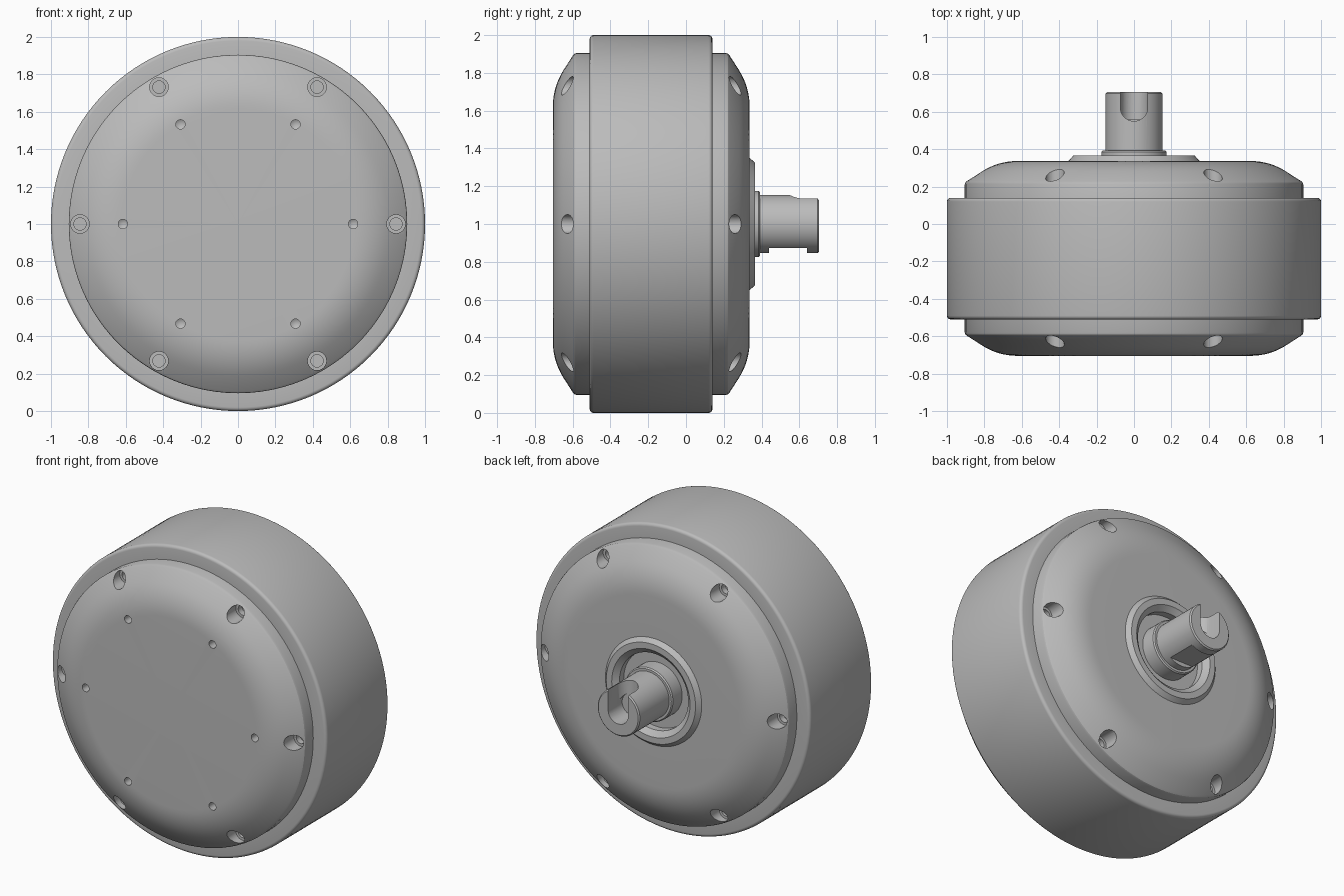
import bpy, bmesh, math
from mathutils import Matrix, Vector

cube = bpy.data.objects.get("Cube")
if cube:
    bpy.data.objects.remove(cube, do_unlink=True)

metal = bpy.data.materials.new("grey metal")
metal.use_nodes = True
grey = (0.5, 0.5, 0.5, 1)
metal.diffuse_color = grey
metal.node_tree.nodes["Principled BSDF"].inputs["Base Color"].default_value = grey

AXIS_Z = 1.0


def finish(bm, name):
    bmesh.ops.remove_doubles(bm, verts=bm.verts, dist=1e-5)
    bmesh.ops.recalc_face_normals(bm, faces=bm.faces)
    mesh = bpy.data.meshes.new(name)
    bm.to_mesh(mesh)
    bm.free()
    mesh.materials.append(metal)
    obj = bpy.data.objects.new(name, mesh)
    bpy.context.collection.objects.link(obj)
    return obj


def spin(bm, profile, x=0, z=AXIS_Z, steps=96):
    """Turn a (radius, y) profile about a line parallel to y."""
    verts = [bm.verts.new((x + r, y, z)) for r, y in profile]
    edges = [bm.edges.new(pair) for pair in zip(verts, verts[1:])]
    bmesh.ops.spin(bm, geom=verts + edges, cent=(x, 0, z), axis=(0, 1, 0),
                   angle=math.tau, steps=steps, use_merge=True)


def lathe(name, profile, steps=96):
    bm = bmesh.new()
    spin(bm, profile, steps=steps)
    return finish(bm, name)


def box(name, low, high):
    low, high = Vector(low), Vector(high)
    bm = bmesh.new()
    bmesh.ops.create_cube(bm, size=1, matrix=Matrix.Translation((low + high) / 2)
                          @ Matrix.Diagonal((*(high - low), 1)))
    return finish(bm, name)


def cut(obj, cutter):
    cutter.hide_render = True
    mod = obj.modifiers.new("cut", 'BOOLEAN')
    mod.operation, mod.solver, mod.object = 'DIFFERENCE', 'EXACT', cutter
    bpy.context.view_layer.objects.active = obj
    bpy.ops.object.modifier_apply(modifier=mod.name)
    bpy.data.objects.remove(cutter, do_unlink=True)


def smooth(obj):
    bpy.ops.object.select_all(action='DESELECT')
    obj.select_set(True)
    bpy.context.view_layer.objects.active = obj
    bpy.ops.object.shade_smooth_by_angle(angle=math.radians(28))


def hole_circle(name, radius, profile):
    """Six equal holes spaced round the axis."""
    bm = bmesh.new()
    for i in range(6):
        a = math.tau * i / 6
        spin(bm, profile, radius * math.cos(a), AXIS_Z + radius * math.sin(a), 24)
    return finish(bm, name)


def dome(face, side):
    """Cover profile from the flat face out to the rim and inward."""
    a, b, c = Vector((0.62, 0)), Vector((0.725, 0)), Vector((0.814, 0.056))
    pts = []
    for i in range(9):
        t = i / 8
        pts.append(a * (1 - t) ** 2 + b * 2 * t * (1 - t) + c * t * t)
    pts += [Vector(p) for p in ((0.892, 0.106), (0.901, 0.114), (0.905, 0.125), (0.905, 0.30), (0, 0.30))]
    return [(r, face - side * depth) for r, depth in pts]


def screw_holes(name, face, side):
    return hole_circle(name, 0.845, [(r, face - side * d) for r, d in
                       ((0, -0.1), (0.05, -0.1), (0.05, 0.15), (0.033, 0.15), (0.033, 0.19), (0, 0.19))])


# Outer ring with softened edges
R, F, B, E = 1.0, -0.51, 0.14, 0.02
corner = [(E * (1 - math.cos(a)), E * (1 - math.sin(a)))
          for a in (math.pi / 2 * i / 4 for i in range(5))]
ring = [(0.88, F)] + [(R - v, F + u) for v, u in reversed([(v, u) for u, v in corner])]
ring = [(0.88, F)] + [(R - u, F + v) for u, v in reversed(corner)]
ring += [(R - u, B - v) for u, v in corner] + [(0.88, B), (0.88, F)]
smooth(lathe("outer_ring", ring, 128))

# Front cover with screw holes and small drilled holes
front = lathe("front_cover", [(0, -0.705)] + dome(-0.705, -1))
cut(front, screw_holes("front_screw_cutter", -0.705, -1))
cut(front, hole_circle("drill_cutter", 0.615, [(0, -0.8), (0.025, -0.8), (0.025, -0.65), (0, -0.635)]))
smooth(front)

# Back cover with raised collar and bearing recess
recess = [(0, 0.29), (0.25, 0.29), (0.25, 0.335), (0.285, 0.365),
          (0.325, 0.365), (0.35, 0.337)]
back = lathe("back_cover", recess + dome(0.337, 1))
cut(back, screw_holes("back_screw_cutter", 0.337, 1))
smooth(back)

# Sleeve around the shaft
smooth(lathe("shaft_sleeve", [(0, 0.27), (0.175, 0.27), (0.175, 0.385), (0.168, 0.393), (0, 0.393)], 64))

# Shaft with end bore, top slot and a flat underneath
shaft = lathe("shaft", [(0, 0.28), (0.153, 0.28), (0.153, 0.697), (0.145, 0.705), (0, 0.705)], 64)
W = 0.073
cut(shaft, lathe("bore_cutter", [(0, 0.56), (W, 0.56), (W, 0.8), (0, 0.8)], 32))
bm = bmesh.new()
bmesh.ops.create_cone(bm, cap_ends=True, segments=32, radius1=W, radius2=W, depth=0.3,
                      matrix=Matrix.Translation((0, 0.55 + W, AXIS_Z + 0.15)))
cut(shaft, finish(bm, "slot_end_cutter"))
cut(shaft, box("slot_cutter", (-W, 0.55 + W, AXIS_Z), (W, 0.8, AXIS_Z + 0.3)))
cut(shaft, box("flat_cutter", (-0.3, 0.44, 0.7), (0.3, 0.64, 0.873)))
smooth(shaft)
